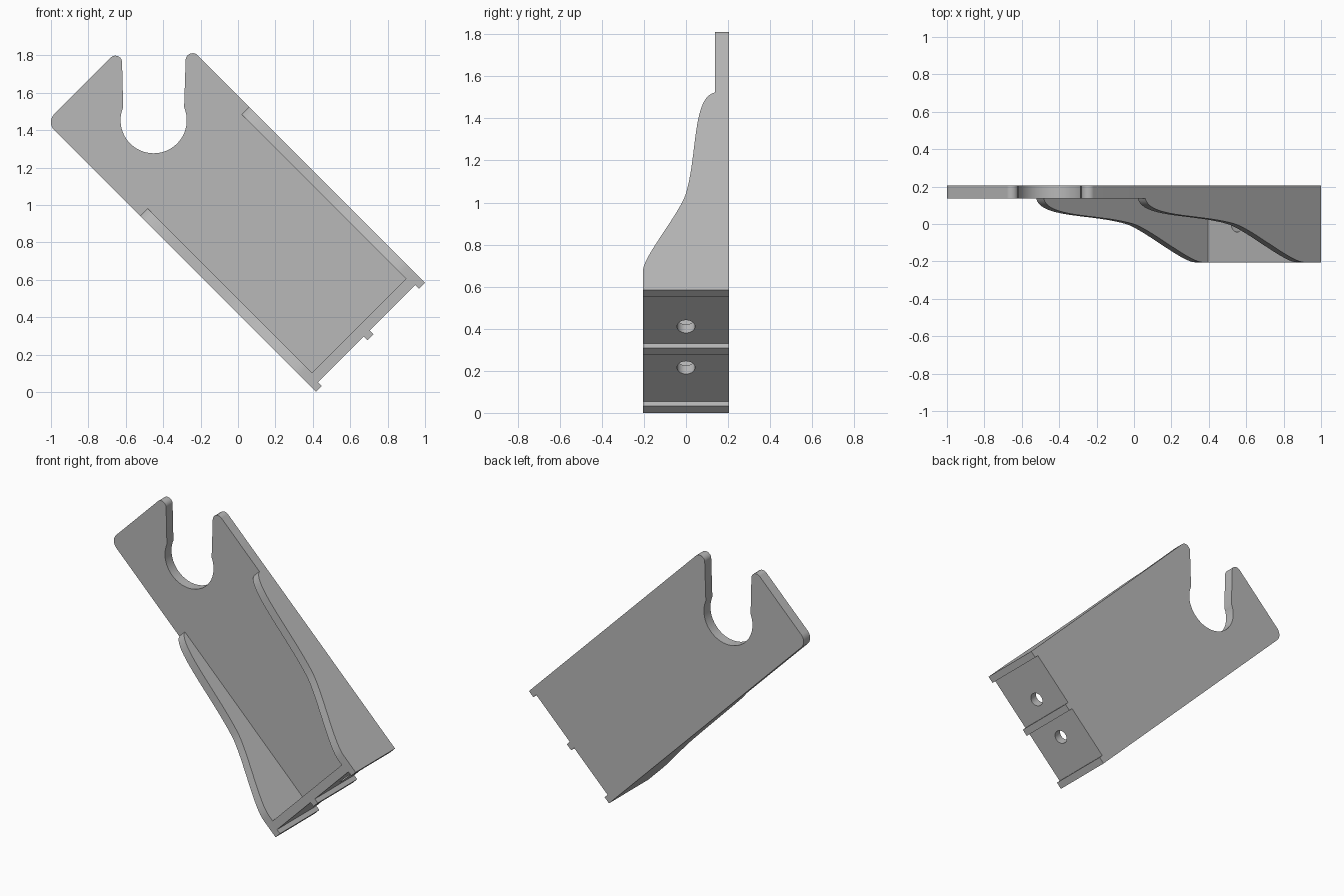
import bpy, bmesh, math
from mathutils import Vector

cube = bpy.data.objects.get("Cube")
if cube:
    bpy.data.objects.remove(cube)

S = math.sqrt(0.5)
BACK, FRONT, FLOOR = 0.205, -0.205, 0.137      # depth levels along y
TIP, BASE, INNER = -0.295, -0.265, -0.208      # u: along the tilted bracket
FLAT, TOP, END = -0.167, 1.035, 1.745
LEFT, RIGHT, MID = 0.295, 1.12, 0.7075         # v: across the tilted bracket
WALL, TAB, HOLE = 0.057, 0.045, 0.043
IN_L, IN_R = LEFT + WALL, RIGHT - WALL

bm = bmesh.new()


def uv(x, z):
    """World x, z to along/across coordinates."""
    return Vector(((z - x) * S, (x + z) * S))


def face(points):
    """Add one face from (u, v, y) points."""
    bm.faces.new([bm.verts.new(((v - u) * S, y, (u + v) * S)) for u, v, y in points])


def strip(a, b):
    """Add quads between two matching rows of points."""
    for i in range(len(a) - 1):
        face((a[i], a[i + 1], b[i + 1], b[i]))


def level(path, y):
    return [(p[0], p[1], y) for p in path]


def across(path, v):
    return [(p[0], v, p[1]) for p in path]


def fillet(a, p, b, r, steps=10):
    """Arc of radius r that rounds corner p between a and b."""
    da, db = (a - p).normalized(), (b - p).normalized()
    half = da.angle(db) / 2
    centre = p + (da + db).normalized() * (r / math.sin(half))
    start = p + da * (r / math.tan(half)) - centre
    stop = p + db * (r / math.tan(half)) - centre
    return [centre + start.lerp(stop, i / steps).normalized() * r for i in range(steps + 1)]


def bezier(a, b, c, d, steps=20):
    a, b, c, d = Vector(a), Vector(b), Vector(c), Vector(d)
    ts = [i / steps for i in range(steps + 1)]
    return [a * (1 - t) ** 3 + b * 3 * t * (1 - t) ** 2 + c * 3 * t * t * (1 - t) + d * t ** 3
            for t in ts]


def half_ring(u, centre, sign):
    """Half of a hole rim, from low v to high v."""
    angles = [math.pi * (1 - k / 16) for k in range(17)]
    return [(u, centre + HOLE * math.cos(a), sign * HOLE * math.sin(a)) for a in angles]


def holed_face(u, v0, v1, y1, centre):
    """End wall panel with a round hole, made of two halves."""
    for sign, y in ((-1, FRONT), (1, y1)):
        rim = half_ring(u, centre, sign)
        face([(u, v0, 0)] + rim + [(u, v1, 0), (u, v1, y), (u, v0, y)])


# End edge with three tabs
a, b = MID - TAB / 2, MID + TAB / 2
tail = [(TIP, LEFT), (TIP, LEFT + TAB), (BASE, LEFT + TAB), (BASE, a), (TIP, a),
        (TIP, b), (BASE, b), (BASE, RIGHT - TAB), (TIP, RIGHT - TAB), (TIP, RIGHT)]

# Head with rounded prongs around the open slot
arc = []
for i in range(41):
    t = math.radians(23 - 226 * i / 40)
    arc.append(uv(-0.451 + 0.177 * math.cos(t), 1.453 + 0.177 * math.sin(t)))
x_r, x_l = -0.277, -0.622
prong_r = uv(x_r, RIGHT / S - x_r)
prong_l = uv(x_l, END / S + x_l)
corner = Vector((END, LEFT))
first, last = Vector((TOP, RIGHT)), Vector((TOP, LEFT))
head = [first] + fillet(first, prong_r, arc[0], 0.037) + arc
head += fillet(arc[-1], prong_l, corner, 0.035)
head += fillet(prong_l, corner, last, 0.06) + [last]

# Sweeping front edge of the walls, in u and y
sweep = bezier((FLAT, FRONT), (-0.07, FRONT), (0.22, -0.03), (0.356, 0))[:-1]
sweep += bezier((0.356, 0), (0.62, 0.055), (1.0, 0.03), (TOP, FLOOR))

# Back, floor and rim of the plate
face(level(tail + head, BACK))
pocket = [(TOP, IN_L), (INNER, IN_L), (INNER, IN_R), (TOP, IN_R)]
face(level(head + pocket, FLOOR))
strip(level(head, FLOOR), level(head, BACK))

# Side walls
for outer, inner in ((LEFT, IN_L), (RIGHT, IN_R)):
    face(across([(TOP, BACK), (TIP, BACK), (TIP, FRONT)] + sweep, outer))
    face(across([(INNER, FLOOR), (INNER, FRONT)] + sweep, inner))
    strip(across(sweep, outer), across(sweep, inner))

# End wall: front edge, tabs, holed panels and hole linings
face(level(tail + [(FLAT, RIGHT), (FLAT, IN_R), (INNER, IN_R),
                   (INNER, IN_L), (FLAT, IN_L), (FLAT, LEFT)], FRONT))
for part in (tail[:3], tail[3:7], tail[7:]):
    strip(level(part, FRONT), level(part, BACK))
for v0, v1, in0, in1, centre in ((LEFT + TAB, a, IN_L, MID, MID - 0.138),
                                 (b, RIGHT - TAB, MID, IN_R, MID + 0.138)):
    holed_face(BASE, v0, v1, BACK, centre)
    holed_face(INNER, in0, in1, FLOOR, centre)
    for sign in (-1, 1):
        strip(half_ring(BASE, centre, sign), half_ring(INNER, centre, sign))

# Weld into one solid with smooth curves and sharp edges
bmesh.ops.remove_doubles(bm, verts=bm.verts[:], dist=0.00005)
bm.normal_update()
bmesh.ops.recalc_face_normals(bm, faces=bm.faces[:])
for f in bm.faces:
    f.smooth = True
mesh = bpy.data.meshes.new("bracket_body")
bm.to_mesh(mesh)
bm.free()
mesh.set_sharp_from_angle(angle=math.radians(30))

grey = bpy.data.materials.new("plain grey")
grey.use_nodes = True
colour = (0.48, 0.48, 0.48, 1)
grey.diffuse_color = colour
grey.node_tree.nodes["Principled BSDF"].inputs["Base Color"].default_value = colour
mesh.materials.append(grey)

body = bpy.data.objects.new("bracket_body", mesh)
bpy.context.scene.collection.objects.link(body)
